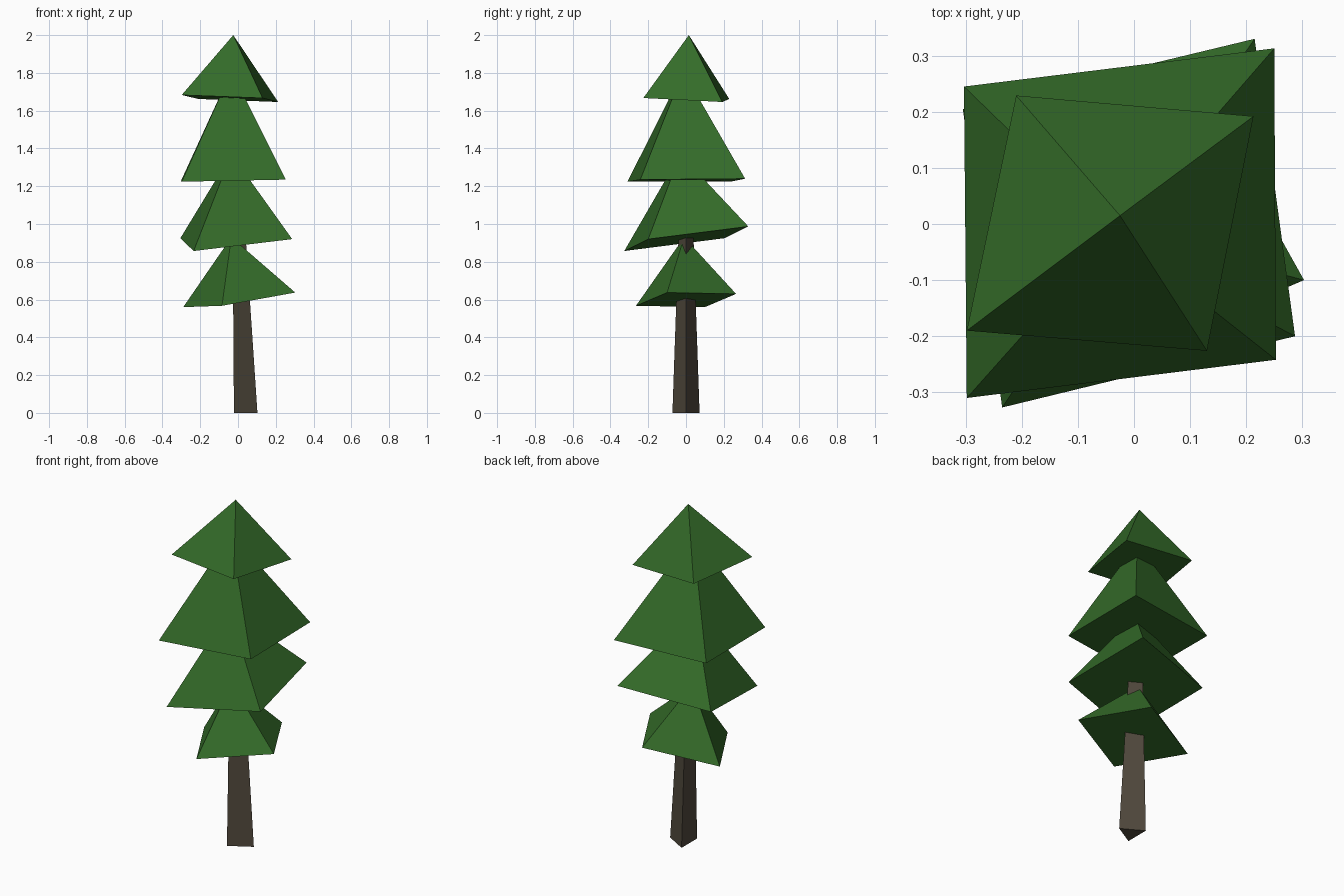
import bpy, bmesh, math

if "Cube" in bpy.data.objects:
    bpy.data.objects.remove(bpy.data.objects["Cube"])


def material(name, color):
    m = bpy.data.materials.new(name)
    m.diffuse_color = (*color, 1)
    m.use_nodes = True
    m.node_tree.nodes["Principled BSDF"].inputs["Base Color"].default_value = m.diffuse_color
    return m


green = material("pine green", (0.034, 0.147, 0.022))
brown = material("bark brown", (0.080, 0.065, 0.045))


def solid(name, base, top, mat):
    """Closed solid from a base ring to a top ring, or to a single apex."""
    bm = bmesh.new()
    b = [bm.verts.new(p) for p in base]
    t = [bm.verts.new(p) for p in top]
    n = len(b)
    bm.faces.new(b[::-1])
    for i in range(n):
        j = (i + 1) % n
        if len(t) == 1:
            bm.faces.new((b[i], b[j], t[0]))
        else:
            bm.faces.new((b[i], b[j], t[j], t[i]))
    if len(t) > 1:
        bm.faces.new(t)
    bmesh.ops.recalc_face_normals(bm, faces=bm.faces[:])
    me = bpy.data.meshes.new(name)
    bm.to_mesh(me)
    bm.free()
    me.materials.append(mat)
    ob = bpy.data.objects.new(name, me)
    bpy.context.collection.objects.link(ob)


def triangle(x, r, z):
    return [(x + r * math.cos(a), r * math.sin(a), z)
            for a in (i * 2 * math.pi / 3 for i in range(3))]


# three-sided tapered trunk, leaning slightly
solid("trunk", triangle(0.02, 0.083, 0), triangle(-0.007, 0.043, 1.0), brown)

# four tilted, twisted foliage pyramids, bottom to top
solid("foliage_bottom",
      [(-0.085, -0.265, 0.567), (0.303, -0.10, 0.637),
       (0.10, 0.265, 0.63), (-0.29, 0.10, 0.56)],
      [(-0.035, -0.01, 0.93)], green)
solid("foliage_lower",
      [(-0.235, -0.327, 0.857), (0.287, -0.20, 0.92),
       (0.215, 0.33, 0.987), (-0.305, 0.205, 0.925)],
      [(-0.035, -0.03, 1.37)], green)
solid("foliage_upper",
      [(-0.298, -0.31, 1.224), (0.253, -0.242, 1.235),
       (0.25, 0.313, 1.24), (-0.303, 0.245, 1.226)],
      [(-0.035, -0.015, 1.81)], green)
solid("foliage_top",
      [(-0.298, -0.19, 1.683), (0.13, -0.226, 1.667),
       (0.213, 0.192, 1.646), (-0.21, 0.229, 1.662)],
      [(-0.025, 0.015, 2.0)], green)
